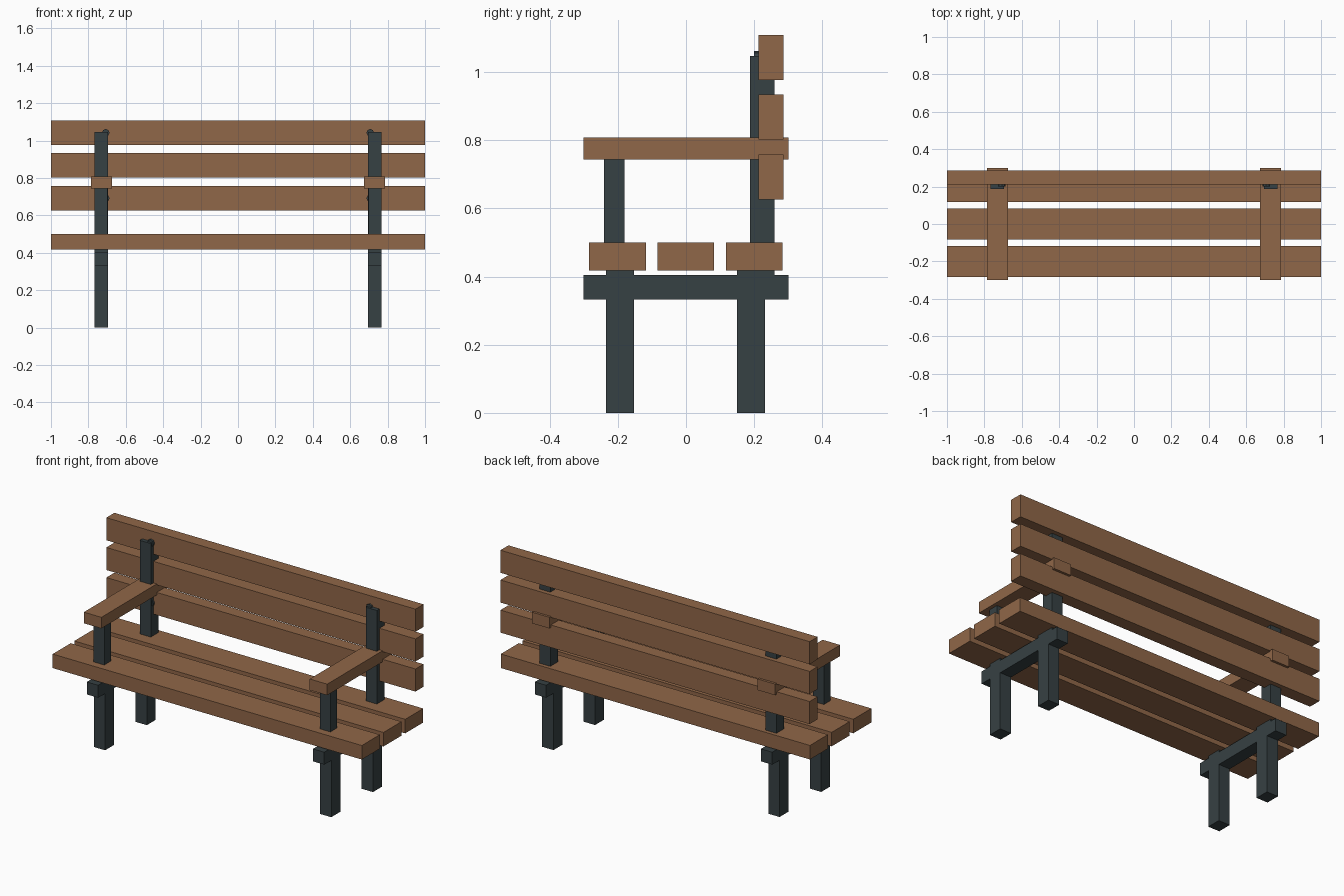
import bpy, bmesh, math
from mathutils import Matrix

if "Cube" in bpy.data.objects:
    bpy.data.objects.remove(bpy.data.objects["Cube"])


def material(name, color):
    m = bpy.data.materials.new(name)
    m.diffuse_color = color
    m.use_nodes = True
    m.node_tree.nodes["Principled BSDF"].inputs["Base Color"].default_value = m.diffuse_color
    return m


wood = material("wood", (0.28, 0.135, 0.065, 1))
iron = material("dark_iron", (0.037, 0.052, 0.056, 1))


def finish(name, bm, mat):
    mesh = bpy.data.meshes.new(name)
    bm.to_mesh(mesh)
    bm.free()
    mesh.materials.append(mat)
    ob = bpy.data.objects.new(name, mesh)
    bpy.context.collection.objects.link(ob)
    return ob


def box(name, x, y, z, mat):
    bm = bmesh.new()
    size = [b - a for a, b in (x, y, z)]
    mid = [(a + b) / 2 for a, b in (x, y, z)]
    bmesh.ops.create_cube(bm, size=1, matrix=Matrix.Translation(mid) @ Matrix.Diagonal((*size, 1)))
    return finish(name, bm, mat)


def bolt(name, x, y, z, radius, mat):
    bm = bmesh.new()
    place = Matrix.Translation((x, sum(y) / 2, z)) @ Matrix.Rotation(math.pi / 2, 4, 'X')
    bmesh.ops.create_cone(bm, cap_ends=True, segments=8, radius1=radius, radius2=radius,
                          depth=y[1] - y[0], matrix=place)
    return finish(name, bm, mat)


# Seat slats
for y0 in (-0.284, -0.084, 0.117):
    box("seat_slat", (-1, 1), (y0, y0 + 0.166), (0.418, 0.5), wood)

# Backrest slats
back_heights = (0.626, 0.802, 0.976)
for z0 in back_heights:
    box("back_slat", (-1, 1), (0.212, 0.286), (z0, z0 + 0.132), wood)

# Side frames, one per end
for s, side in ((-1, "left"), (1, "right")):
    def span(a, b):
        return tuple(sorted((s * a, s * b)))
    frame = span(0.695, 0.768)
    box(side + "_front_leg", frame, (-0.235, -0.152), (0, 0.418), iron)
    box(side + "_back_leg", frame, (0.15, 0.232), (0, 0.418), iron)
    box(side + "_seat_bearer", frame, (-0.3, 0.3), (0.332, 0.405), iron)
    box(side + "_arm_post", span(0.697, 0.766), (-0.24, -0.18), (0.42, 0.745), iron)
    box(side + "_back_post", span(0.696, 0.767), (0.188, 0.26), (0.405, 1.047), iron)
    box(side + "_armrest", span(0.674, 0.787), (-0.3, 0.3), (0.743, 0.808), wood)
    # Slat fixings beside the back post
    for z0 in (back_heights[0], back_heights[2]):
        bolt(side + "_slat_bolt", s * 0.707, (0.2, 0.23), z0 + 0.066, 0.02, iron)
